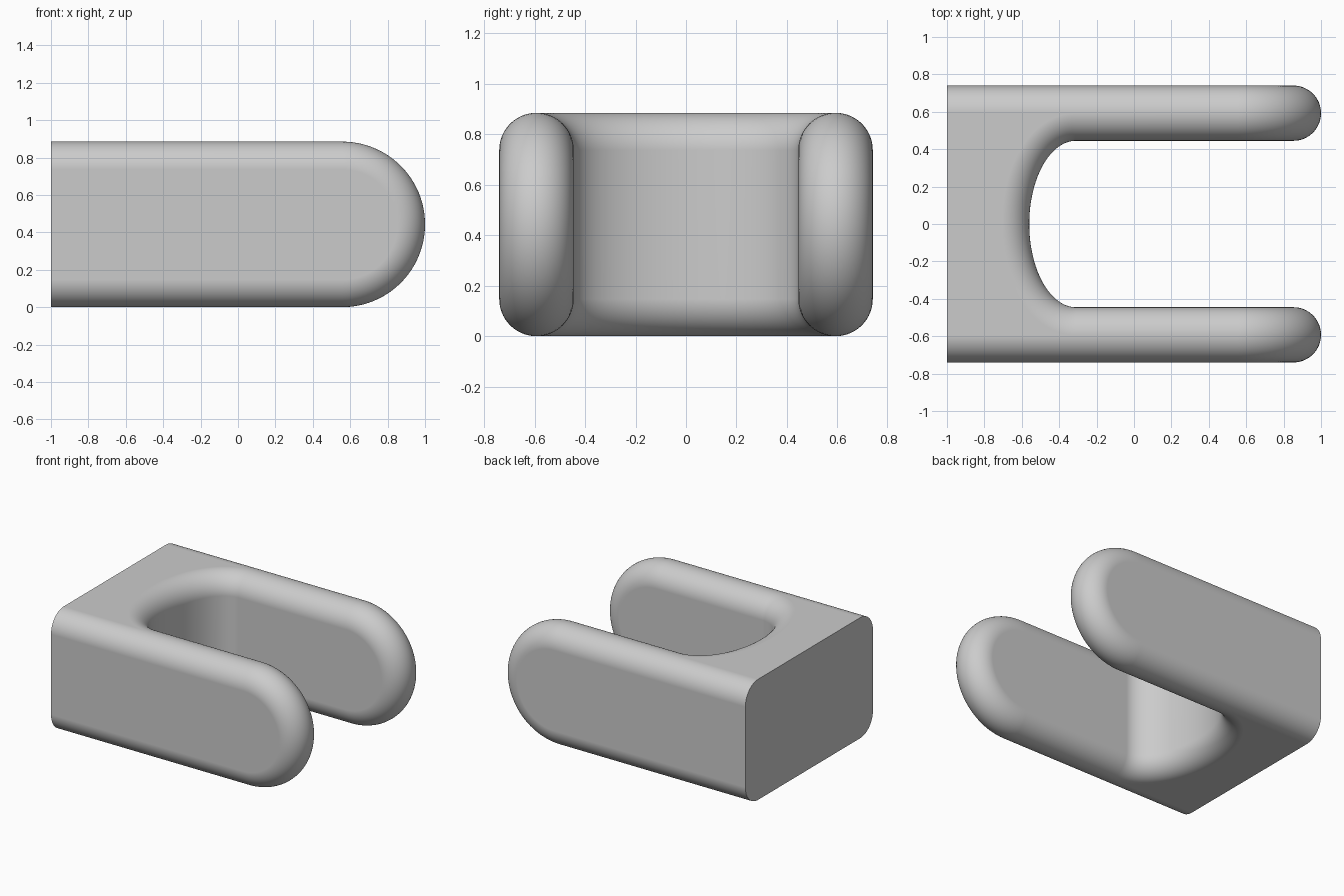
import bpy, bmesh
from math import sin, cos, pi
from mathutils import Vector

cube = bpy.data.objects.get("Cube")
if cube:
    bpy.data.objects.remove(cube)

H, W, GAP = 0.885, 0.74, 0.445      # height, outer and inner half widths
R = (W - GAP) / 2                   # edge rounding, so the arms are fully round
RIDGE = GAP + R
BACK, ROOT, DEPTH = -1.0, -0.31, 0.25
HALF = H / 2
TIP = 1.0 - HALF                    # axis of the rounded arm ends
ARC, TURN, BEND = 16, 48, 64

bm = bmesh.new()


def skin(rows):
    """Join successive rows of points with quads."""
    grid = [[bm.verts.new(p) for p in row] for row in rows]
    for a, b in zip(grid, grid[1:]):
        for i in range(len(a) - 1):
            bm.faces.new((a[i], a[i + 1], b[i + 1], b[i]))


def face(points):
    bm.faces.new([bm.verts.new(p) for p in points])


def edge_profile(p, n):
    """Bottom ridge, round edge, upright wall, round edge, top ridge."""
    pts = []
    for start, level in ((-pi / 2, R), (0, H - R)):
        for i in range(ARC + 1):
            a = start + pi / 2 * i / ARC
            q = p + n * R * (1 - cos(a))
            pts.append((q.x, q.y, level + R * sin(a)))
    return pts


# Two arms: round cross-section swept straight, around the tip and back
for side in (1, -1):
    stations = [(ROOT, -pi / 2)]
    stations += [(TIP, -pi / 2 + pi * i / TURN) for i in range(TURN + 1)]
    stations += [(ROOT, pi / 2)]
    rows = []
    for x, a in stations:
        row = []
        for i in range(2 * ARC + 1):
            t = pi * i / (2 * ARC)
            rho = HALF - R + R * sin(t)
            row.append((x + rho * cos(a), side * (RIDGE + R * cos(t)), HALF + rho * sin(a)))
        rows.append(row)
    skin(rows)
    face([r[0] for r in rows])
    face([r[-1] for r in rows])
    # Outer wall of the body
    n = Vector((0, -side))
    skin([edge_profile(Vector((x, side * W)), n) for x in (BACK, ROOT)])

# Elliptical inner bend between the arms
bend = []
for i in range(BEND + 1):
    t = pi * i / BEND
    p = Vector((ROOT - DEPTH * sin(t), GAP * cos(t)))
    n = Vector((-sin(t) / DEPTH, cos(t) / GAP)).normalized()
    bend.append(edge_profile(p, n))
skin(bend)

# Flat top and bottom of the body
for k, z in ((0, 0), (-1, H)):
    face([r[k] for r in bend] + [(BACK, -RIDGE, z), (BACK, RIDGE, z)])

# Flat back with rounded corners
left = edge_profile(Vector((BACK, W)), Vector((0, -1)))
right = edge_profile(Vector((BACK, -W)), Vector((0, 1)))
face(left + right[::-1])

bmesh.ops.remove_doubles(bm, verts=bm.verts, dist=0.0005)
bmesh.ops.recalc_face_normals(bm, faces=bm.faces)
mesh = bpy.data.meshes.new("clip_body")
bm.to_mesh(mesh)
bm.free()
body = bpy.data.objects.new("clip_body", mesh)
bpy.context.collection.objects.link(body)

grey = bpy.data.materials.new("light_grey")
grey.use_nodes = True
color = (0.6, 0.6, 0.6, 1)
grey.diffuse_color = color
grey.node_tree.nodes["Principled BSDF"].inputs["Base Color"].default_value = color
mesh.materials.append(grey)

bpy.context.view_layer.objects.active = body
body.select_set(True)
bpy.ops.object.shade_smooth_by_angle(angle=pi / 6)
weighted = body.modifiers.new("weighted_normals", 'WEIGHTED_NORMAL')
weighted.keep_sharp = True
